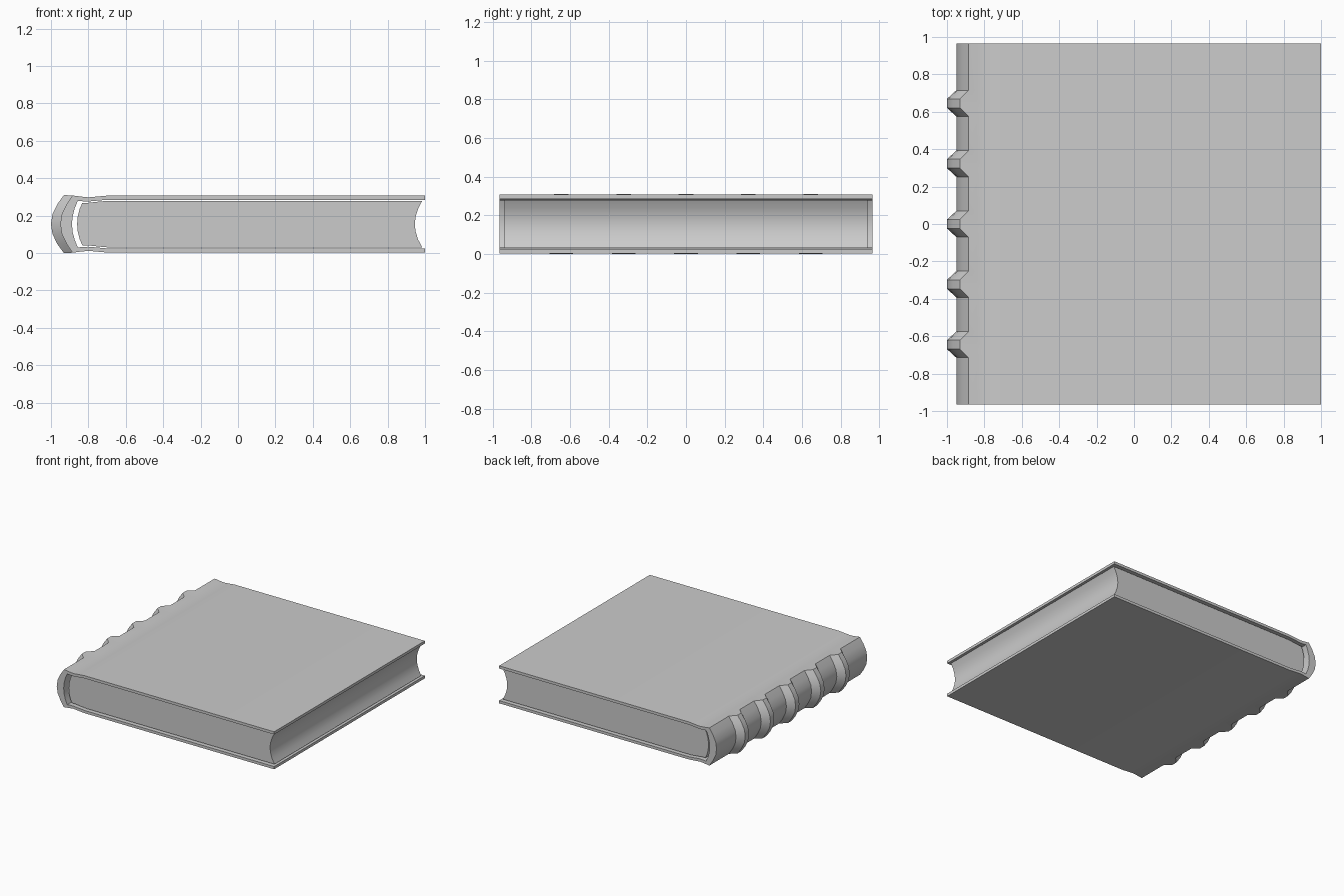
import bpy, bmesh, math

if "Cube" in bpy.data.objects:
    bpy.data.objects.remove(bpy.data.objects["Cube"])

MID = 0.155  # mirror height of the book


def mirrored(half):
    """Extend a half profile (height above MID, last point on MID) downwards."""
    full = [(x, MID + h) for x, h in half]
    return full + [(x, MID - h) for x, h in reversed(half[:-1])]


def finish(name, bm):
    bmesh.ops.recalc_face_normals(bm, faces=bm.faces)
    mesh = bpy.data.meshes.new(name)
    bm.to_mesh(mesh)
    bm.free()
    obj = bpy.data.objects.new(name, mesh)
    bpy.context.collection.objects.link(obj)
    bpy.ops.object.select_all(action='DESELECT')
    obj.select_set(True)
    bpy.context.view_layer.objects.active = obj
    bpy.ops.object.shade_smooth_by_angle(angle=math.radians(25))


def loft(bm, rings):
    for a, b in zip(rings, rings[1:]):
        for i in range(len(a)):
            j = (i + 1) % len(a)
            bm.faces.new((a[i], a[j], b[j], b[i]))


# Cover: C-shaped section lofted along y, pushed out at each raised band
outer = mirrored([(1, .152), (-.70, .152), (-.755, .147), (-.80, .143), (-.84, .147),
                  (-.885, .153), (-.917, .105), (-.942, .053), (-.95, 0)])
inner = mirrored([(1, .130), (-.70, .130), (-.755, .125), (-.80, .121), (-.83, .122),
                  (-.856, .125), (-.873, .085), (-.884, .042), (-.888, 0)])
stations = [(-.965, 0)]
for k in range(-2, 3):
    c = k * .3225
    stations += [(c - .07, 0), (c - .024, 1), (c + .024, 1), (c + .07, 0)]
stations.append((.965, 0))

bm = bmesh.new()
rings = []
n = len(outer)
for y, raised in stations:
    ring = []
    for i, (x, z) in enumerate(outer):
        if raised and x < -.88:
            x -= .05
            if i in (5, n - 6):
                x += .004
                z += math.copysign(.002, z - MID)
        ring.append(bm.verts.new((x, y, z)))
    ring += [bm.verts.new((x, y, z)) for x, z in reversed(inner)]
    rings.append(ring)
loft(bm, rings)
for ring in (rings[0], rings[-1]):
    for i in range(n - 1):
        bm.faces.new((ring[i], ring[i + 1], ring[2 * n - 2 - i], ring[2 * n - 1 - i]))
finish("cover", bm)

# Page block: rounded at the spine, hollow at the fore edge
spine_side = mirrored([(-.70, .124), (-.755, .119), (-.80, .114), (-.832, .114),
                       (-.847, .08), (-.857, .04), (-.86, 0)])
fore_side = mirrored([(.985, .124), (.964, .085), (.950, .042), (.945, 0)])
bm = bmesh.new()
rings = [[bm.verts.new((x, y, z)) for x, z in spine_side + fore_side[::-1]]
         for y in (-.94, .94)]
loft(bm, rings)
for ring in rings:
    bm.faces.new(ring)
finish("pages", bm)
